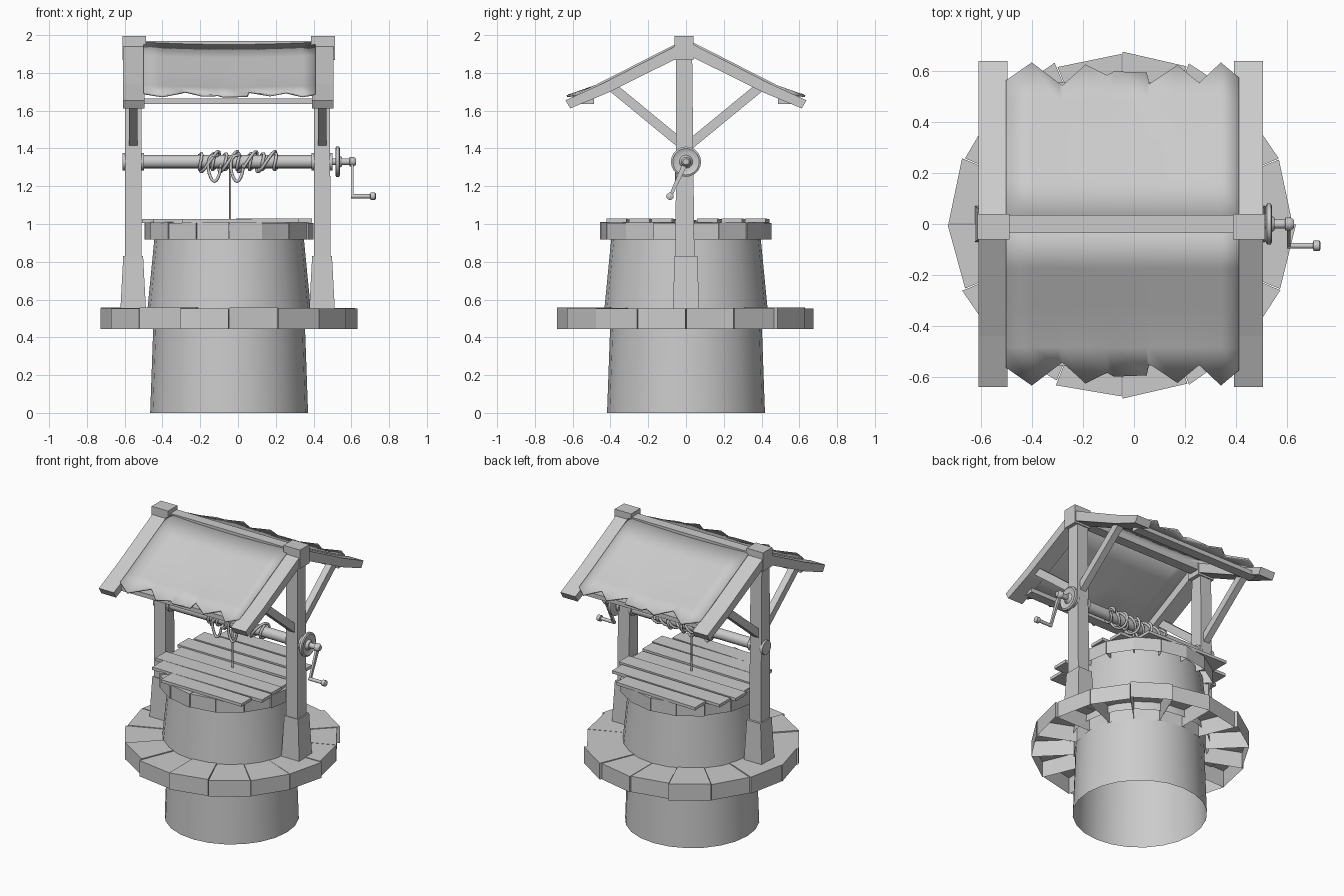
import bpy, bmesh, random
from math import sin, cos, pi, radians
from mathutils import Vector

random.seed(4)
if "Cube" in bpy.data.objects:
    bpy.data.objects.remove(bpy.data.objects["Cube"])

GREY = (0.6, 0.6, 0.6, 1)
mat = bpy.data.materials.new("plain grey")
mat.use_nodes = True
mat.diffuse_color = GREY
mat.node_tree.nodes["Principled BSDF"].inputs["Base Color"].default_value = GREY
CX = -0.047                      # well axis
POSTS = {"left": 0.445, "right": -0.555}
AXLE_Z = 1.33


def finish(name, bm, smooth=False, normals=True):
    if normals:
        bmesh.ops.recalc_face_normals(bm, faces=bm.faces[:])
    me = bpy.data.meshes.new(name)
    bm.to_mesh(me)
    bm.free()
    me.materials.append(mat)
    ob = bpy.data.objects.new(name, me)
    bpy.context.collection.objects.link(ob)
    if smooth:
        bpy.ops.object.select_all(action='DESELECT')
        ob.select_set(True)
        bpy.context.view_layer.objects.active = ob
        bpy.ops.object.shade_smooth_by_angle(angle=radians(40))
    return ob


def loft(bm, rings, caps=True):
    """Skin equal-length rings of points."""
    rows = [[bm.verts.new(p) for p in r] for r in rings]
    n = len(rows[0])
    for a, b in zip(rows, rows[1:]):
        for i in range(n):
            j = (i + 1) % n
            bm.faces.new((a[i], a[j], b[j], b[i]))
    if caps:
        bm.faces.new(rows[0][::-1])
        bm.faces.new(rows[-1])


def beam(name, p0, p1, s0, s1=None):
    """Rectangular bar between two points, optionally tapered."""
    p0, p1 = Vector(p0), Vector(p1)
    d = (p1 - p0).normalized()
    u = Vector((0, 1, 0)) if abs(d.x) > 0.9 else Vector((1, 0, 0))
    v = d.cross(u)
    bm = bmesh.new()
    loft(bm, [[p + u * a * s[0] / 2 + v * b * s[1] / 2
               for a, b in ((-1, -1), (1, -1), (1, 1), (-1, 1))]
              for p, s in ((p0, s0), (p1, s1 or s0))])
    return finish(name, bm)


def extrude_x(name, profile, x0, x1):
    bm = bmesh.new()
    loft(bm, [[(x, y, z) for y, z in profile] for x in (x0, x1)])
    return finish(name, bm)


def lathe_x(name, profile, y, z, sides=16):
    """Turned part along x from (x, radius) pairs."""
    bm = bmesh.new()
    loft(bm, [[(x, y + r * cos(2 * pi * i / sides), z + r * sin(2 * pi * i / sides))
               for i in range(sides)] for x, r in profile])
    return finish(name, bm, True)


def drum(name, r0, z0, r1, z1, sides=24):
    bm = bmesh.new()
    loft(bm, [[(CX + r * cos(2 * pi * i / sides), r * sin(2 * pi * i / sides), z)
               for i in range(sides)] for r, z in ((r0, z0), (r1, z1))], caps=False)
    return finish(name, bm, True)


def stone_ring(name, r_in, r_out, z0, z1, jitter, count=16):
    """Wedge stones, hollow underneath."""
    bm = bmesh.new()
    for i in range(count):
        a0 = 2 * pi * i / count + 0.003
        a1 = 2 * pi * (i + 1) / count - 0.003
        ra, rb = (r_out + random.uniform(-jitter, jitter) for _ in range(2))
        top = z1 + random.uniform(-0.004, 0.004)
        quad = [(r_in, a0), (ra, a0), (rb, a1), (r_in, a1)]
        lo, hi = ([bm.verts.new((CX + r * cos(a), r * sin(a), z)) for r, a in quad]
                  for z in (z0, top))
        bm.faces.new(hi)
        for k in range(4):
            j = (k + 1) % 4
            bm.faces.new((lo[k], lo[j], hi[j], hi[k]))
    return finish(name, bm, normals=False)


def rope(name, pts, radius):
    cu = bpy.data.curves.new(name, 'CURVE')
    cu.dimensions = '3D'
    cu.bevel_depth = radius
    cu.bevel_resolution = 1
    cu.use_fill_caps = True
    sp = cu.splines.new('POLY')
    sp.points.add(len(pts) - 1)
    for p, co in zip(sp.points, pts):
        p.co = (*co, 1)
    cu.materials.append(mat)
    ob = bpy.data.objects.new(name, cu)
    bpy.context.collection.objects.link(ob)


# Well shaft and stone rings
drum("lower_shaft", 0.418, 0, 0.4, 0.5)
drum("upper_shaft", 0.437, 0.5, 0.392, 0.96)
stone_ring("stone_ledge", 0.41, 0.673, 0.445, 0.555, 0.012)
stone_ring("stone_rim", 0.36, 0.45, 0.917, 1.008, 0.006)

# Plank lid: y, left end, right end
planks = [(-0.36, -0.25, 0.37), (-0.24, -0.4, 0.44), (-0.12, -0.46, 0.43), (0, -0.43, 0.42),
          (0.12, -0.46, 0.44), (0.25, -0.43, 0.4), (0.375, -0.33, 0.28)]
for i, (y, x0, x1) in enumerate(planks):
    z = 1.008 if abs(y) < 0.1 else 1.016
    beam(f"lid_plank_{i + 1}", (CX + x0, y + 0.008, z), (CX + x1, y - 0.008, z + 0.003),
         (0.118, 0.02), (0.108, 0.02))

# Roof slope line from ridge to eave
SLOPE = [(0.03, 1.958), (0.24, 1.852), (0.44, 1.748), (0.56, 1.692), (0.635, 1.656)]


def slope_z(y):
    for (y0, z0), (y1, z1) in zip(SLOPE, SLOPE[1:]):
        if y <= y1:
            return z0 + (z1 - z0) * (y - y0) / (y1 - y0)
    return SLOPE[-1][1]


# Posts, feet, caps, rafters and braces
for side, x in POSTS.items():
    beam(f"{side}_post_foot", (x, 0, 0.55), (x, 0, 0.83), (0.135, 0.14), (0.105, 0.12))
    beam(f"{side}_post", (x, -0.005, 0.8), (x, -0.01, 1.9), (0.088, 0.1), (0.085, 0.085))
    beam(f"{side}_post_cap", (x + 0.005, -0.01, 1.867), (x + 0.005, -0.01, 1.995), (0.125, 0.1))
    for end, s in (("front", -1), ("back", 1)):
        profile = [(0.02, 1.96), (0.44, 1.745), (0.638, 1.655), (0.613, 1.612), (0.42, 1.692), (0.02, 1.89)]
        extrude_x(f"{side}_{end}_rafter", [(s * y, z) for y, z in profile], x - 0.053, x + 0.06)
        beam(f"{side}_{end}_brace", (x, s * 0.02, 1.42), (x, s * 0.385, 1.72), (0.045, 0.05))

# Ridge beam and purlins
beam("ridge_beam", (-0.51, 0, 1.935), (0.41, 0, 1.935), (0.07, 0.07))
for end, s in (("front", -1), ("back", 1)):
    beam(f"{end}_purlin", (-0.53, s * 0.52, 1.65), (0.42, s * 0.52, 1.65), (0.065, 0.03))

# Cloth roof with ragged, lifted eave: x, eave y
EAVE = [(-0.5, 0.56), (-0.4, 0.63), (-0.295, 0.55), (-0.28, 0.54), (-0.19, 0.622), (-0.105, 0.58),
        (-0.08, 0.595), (0.05, 0.59), (0.06, 0.545), (0.17, 0.62), (0.255, 0.55), (0.34, 0.63), (0.41, 0.57)]
for end, s in (("front", -1), ("back", 1)):
    bm = bmesh.new()
    rows = []
    for x, edge in EAVE:
        lift = 0.018 if edge > 0.61 else 0
        ys = [0.03, 0.17, 0.32, 0.48, edge]
        rows.append([bm.verts.new((x, s * y, slope_z(y) + (lift if k == 4 else 0)
                                   - 0.012 * sin(pi * (x + 0.5) / 0.91) * (k < 4)))
                     for k, y in enumerate(ys)])
    for a, b in zip(rows, rows[1:]):
        for k in range(4):
            quad = (a[k], a[k + 1], b[k + 1], b[k])
            bm.faces.new(quad if s < 0 else quad[::-1])
    cloth = finish(f"{end}_cloth_roof", bm, True, normals=False)
    solid = cloth.modifiers.new("thickness", 'SOLIDIFY')
    solid.thickness = 0.012
    solid.offset = 0

# Axle, collars and wheel
lathe_x("axle", [(-0.6, 0.035), (0.49, 0.035)], 0, AXLE_Z)
for i, x in enumerate((-0.607, -0.513, 0.393, 0.483)):
    lathe_x(f"axle_collar_{i + 1}", [(x - 0.005, 0.047), (x + 0.016, 0.047)], 0, AXLE_Z)
lathe_x("wheel", [(0.515, 0.07), (0.52, 0.08), (0.535, 0.08), (0.54, 0.07), (0.533, 0.055),
                  (0.533, 0.035), (0.55, 0.025)], 0, AXLE_Z, 20)
lathe_x("crank_shaft", [(0.48, 0.018), (0.59, 0.018), (0.592, 0.026), (0.612, 0.026), (0.625, 0.016)], 0, AXLE_Z)

# Crank arm and handle
beam("crank_arm", (0.605, 0, AXLE_Z), (0.605, -0.085, 1.142), (0.014, 0.028), (0.014, 0.016))
lathe_x("crank_handle", [(0.598, 0.011), (0.7, 0.011), (0.702, 0.02), (0.725, 0.02), (0.73, 0.013)],
        -0.085, 1.147, 12)

# Rope windings, slack loops and hanging line
for name, x0, x1, turns, r in (("rope_winding", -0.23, 0.23, 7, 0.043), ("rope_crossing", 0.2, -0.2, 4, 0.054)):
    n = turns * 14
    rope(name, [(x0 + (x1 - x0) * i / n + 0.02 * sin(2 * pi * i / 14), r * cos(2 * pi * i / 14),
                 AXLE_Z + r * sin(2 * pi * i / 14)) for i in range(n + 1)], 0.0085)
for k, x in enumerate((-0.125, -0.005)):
    rope(f"rope_loop_{k + 1}", [(x + 0.033 * cos(t) * (1 + 0.25 * sin(t)), -0.05 + 0.1 * max(0, cos(t)) * max(0, sin(t)),
                                 1.295 + 0.07 * sin(t)) for t in (2 * pi * i / 16 for i in range(17))], 0.0085)
rope("hanging_rope", [(-0.042, 0, 1.3), (-0.042, 0, 1.01)], 0.006)
